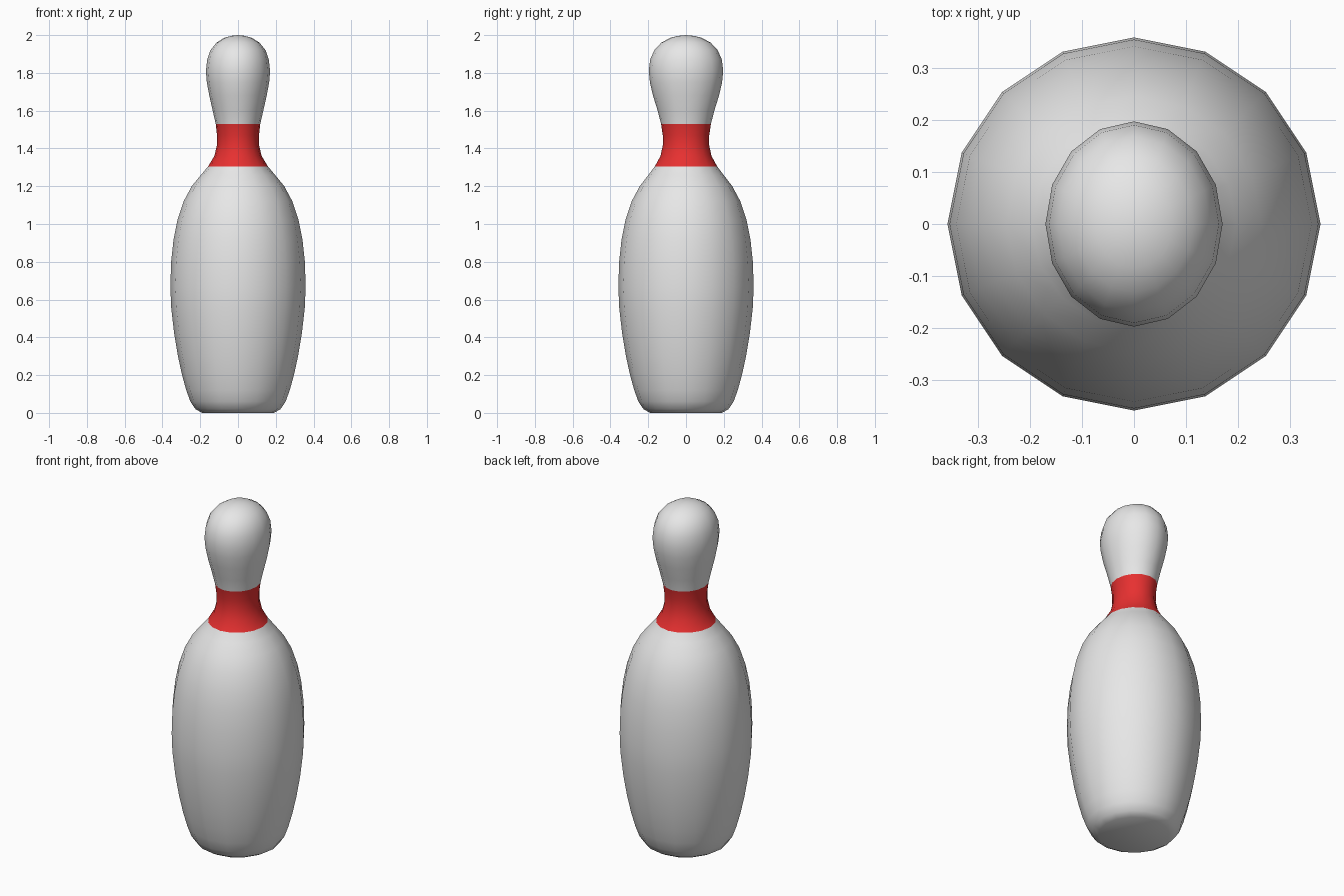
import bpy, bmesh, math

SIDES = 16
# profile rings: height, half width in x, half depth in y
RINGS = [
    (0.0, 0.19, 0.19), (0.02, 0.225, 0.225), (0.06, 0.252, 0.252), (0.12, 0.274, 0.274),
    (0.2, 0.296, 0.296), (0.3, 0.318, 0.318), (0.42, 0.338, 0.338), (0.56, 0.354, 0.354),
    (0.67, 0.358, 0.358), (0.8, 0.354, 0.354), (0.92, 0.341, 0.341), (1.02, 0.321, 0.321),
    (1.12, 0.288, 0.288), (1.2, 0.245, 0.245), (1.26, 0.196, 0.199), (1.305, 0.158, 0.165),
    (1.36, 0.125, 0.135), (1.42, 0.111, 0.122), (1.47, 0.111, 0.123), (1.53, 0.118, 0.132),
    (1.6, 0.134, 0.150), (1.68, 0.152, 0.175), (1.75, 0.165, 0.191), (1.81, 0.170, 0.197),
    (1.87, 0.163, 0.190), (1.92, 0.146, 0.168), (1.96, 0.114, 0.131), (1.985, 0.074, 0.085),
    (1.996, 0.036, 0.041),
]


def material(name, color):
    m = bpy.data.materials.new(name)
    m.diffuse_color = (*color, 1)
    return m


# pin body: stacked rings, slightly oval towards the head
bm = bmesh.new()
loops = []
for z, rx, ry in RINGS:
    angles = [2 * math.pi * i / SIDES for i in range(SIDES)]
    loops.append([bm.verts.new((rx * math.cos(a), ry * math.sin(a), z)) for a in angles])
for a, b in zip(loops, loops[1:]):
    for i in range(SIDES):
        j = (i + 1) % SIDES
        bm.faces.new((a[i], a[j], b[j], b[i]))

# base and crown caps
bm.faces.new(loops[0][::-1])
crown = bm.verts.new((0, 0, 2))
for i in range(SIDES):
    bm.faces.new((loops[-1][i], loops[-1][(i + 1) % SIDES], crown))

# neck band colour by height
for f in bm.faces:
    f.smooth = True
    f.material_index = int(1.305 < f.calc_center_median().z < 1.53)

mesh = bpy.data.meshes.new("bowling_pin")
bm.to_mesh(mesh)
bm.free()
mesh.materials.append(material("white", (0.8, 0.8, 0.8)))
mesh.materials.append(material("red", (0.8, 0.03, 0.03)))
pin = bpy.data.objects.new("bowling_pin", mesh)
bpy.context.collection.objects.link(pin)
